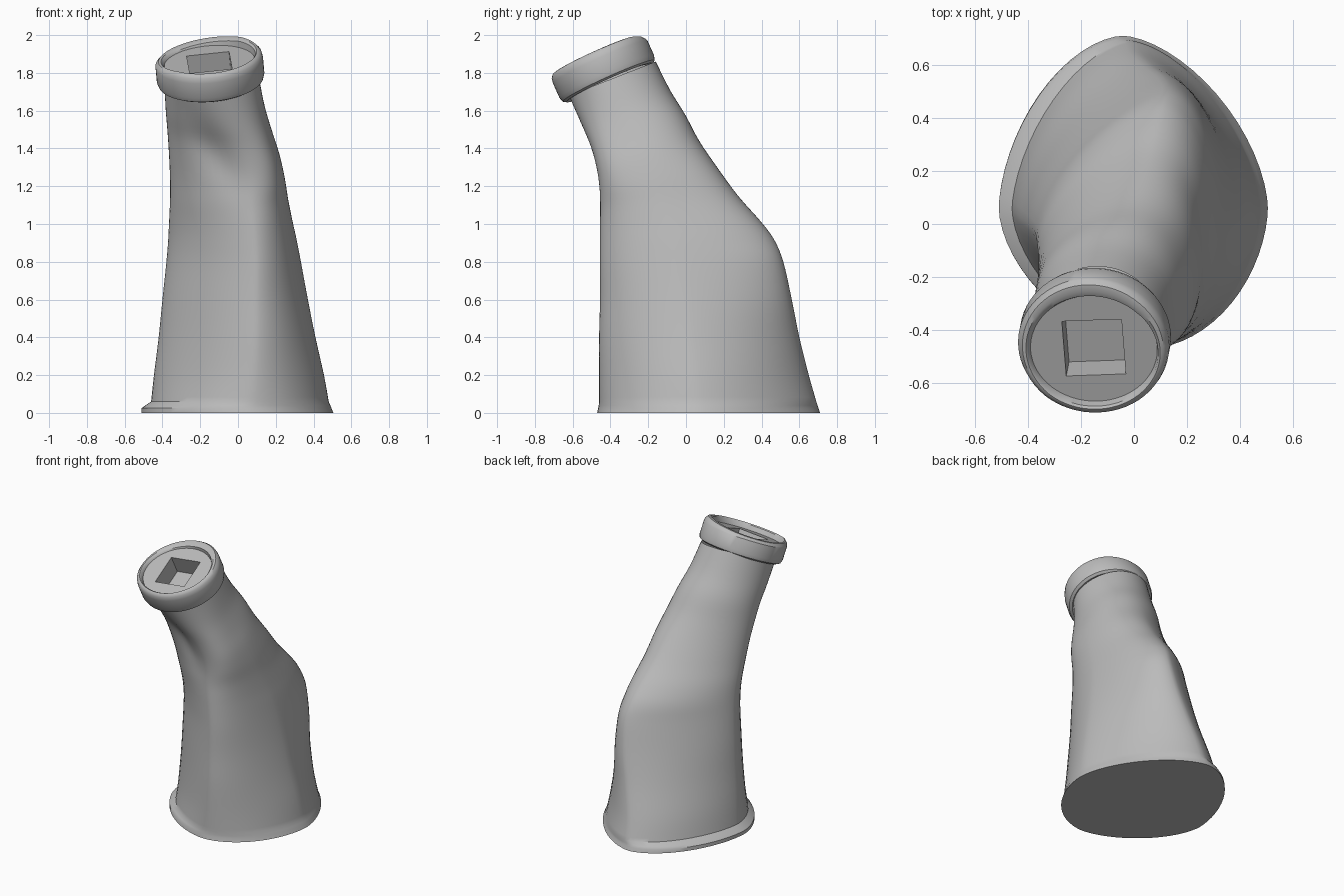
import bpy, bmesh
from math import sin, cos, pi, exp, copysign
from mathutils import Vector

if "Cube" in bpy.data.objects:
    bpy.data.objects.remove(bpy.data.objects["Cube"])

SEGMENTS = 64
STEPS = 4

grey = bpy.data.materials.new("plain grey")
grey.use_nodes = True
grey.diffuse_color = (0.5, 0.5, 0.5, 1)
grey.node_tree.nodes["Principled BSDF"].inputs["Base Color"].default_value = grey.diffuse_color


def skin_rings(name, rings, close_start=False, close_end=False):
    """Join a list of point rings into one smooth-shaded tube."""
    bm = bmesh.new()
    loops = [[bm.verts.new(point) for point in ring] for ring in rings]
    for low, high in zip(loops, loops[1:]):
        for i in range(SEGMENTS):
            j = (i + 1) % SEGMENTS
            bm.faces.new((low[i], low[j], high[j], high[i]))
    if close_start:
        bm.faces.new(loops[0][::-1])
    if close_end:
        bm.faces.new(loops[-1])
    mesh = bpy.data.meshes.new(name)
    bm.to_mesh(mesh)
    bm.free()
    mesh.materials.append(grey)
    obj = bpy.data.objects.new(name, mesh)
    bpy.context.collection.objects.link(obj)
    bpy.ops.object.select_all(action="DESELECT")
    obj.select_set(True)
    bpy.context.view_layer.objects.active = obj
    bpy.ops.object.shade_smooth_by_angle(angle=pi / 5)


def power(value, exponent):
    return copysign(abs(value) ** exponent, value)


def body_ring(section):
    """Egg-shaped, tilted outline with ridges off centre and a hollow in the front of the neck."""
    front_y, front_z, back_y, back_z, left, right, front_shift, front_bend, back_shift, back_bend = section
    wide = front_y + 0.45 * (back_y - front_y)
    ring = []
    for i in range(SEGMENTS):
        angle = 2 * pi * i / SEGMENTS
        c, s = cos(angle), sin(angle)
        bend, shift, reach = ((back_bend, back_shift, back_y - wide) if s > 0
                              else (front_bend, front_shift, wide - front_y))
        x = (left + right) / 2 + (right - left) / 2 * power(c, bend) + shift * s * s
        y = wide + reach * power(s, bend)
        z = front_z + (back_z - front_z) * (y - front_y) / (back_y - front_y)
        if s < 0:
            valley = -0.12 - (z - 1.36) / 2
            y += 0.03 * exp(-((x - valley) / 0.09) ** 2 - ((z - 1.4) / 0.17) ** 2)
        ring.append(Vector((x, y, z)))
    return ring


def blend(a, b, c, d, t):
    """Smooth curve from b to c."""
    return b + t / 2 * (c - a + t * (2 * a - 5 * b + 4 * c - d + t * (3 * (b - c) + d - a)))


# Body outlines: front y, z; back y, z; x limits; front ridge shift, bend; back ridge shift, bend
sections = [
    (-.46, .06, .69, .06, -.46, .48, .06, 1.16, -.02, 1.25),
    (-.46, .2, .65, .2, -.445, .455, .08, 1.24, 0, 1.25),
    (-.46, .4, .6, .4, -.42, .41, .1, 1.28, .06, 1.25),
    (-.455, .6, .56, .6, -.4, .37, .11, 1.28, .12, 1.25),
    (-.455, .78, .515, .8, -.38, .335, .12, 1.28, .15, 1.26),
    (-.455, .9, .465, .92, -.37, .312, .12, 1.26, .14, 1.24),
    (-.455, 1, .39, 1.02, -.365, .29, .12, 1.23, .13, 1.2),
    (-.455, 1.1, .275, 1.15, -.36, .267, .12, 1.18, .11, 1.15),
    (-.46, 1.2, .165, 1.3, -.36, .247, .13, 1.13, .09, 1.1),
    (-.475, 1.3, .07, 1.44, -.365, .22, .13, 1.09, .06, 1.05),
    (-.505, 1.41, -.005, 1.58, -.373, .18, .11, 1.04, .04, 1),
    (-.555, 1.53, -.085, 1.71, -.383, .143, .06, 1, .02, 1),
    (-.62, 1.68, -.16, 1.86, -.39, .113, 0, 1, 0, 1),
]
padded = [sections[0]] + sections + [sections[-1]]
rings = []
for four in zip(padded, padded[1:], padded[2:], padded[3:]):
    for step in range(STEPS):
        rings.append(body_ring([blend(*values, step / STEPS) for values in zip(*four)]))
rings.append(body_ring(sections[-1]))

# Small foot lip, standing out on the right-hand side only
foot = [body_ring((-.47 + z / 5, z, .71 - z / 3, z, left, .505 - z * .4, .06, 1.14, -.04, 1.2))
        for z, left in ((0, -.51), (.025, -.51), (.04, -.49))]
skin_rings("body", foot + rings, close_start=True)

# Collar: rim, recessed floor and square socket turned about the tilted neck axis
axis = Vector((-.08, -.41, .91)).normalized()
across = Vector((1, .05, .07))
across = (across - axis * across.dot(axis)).normalized()
deep = axis.cross(across)
centre = Vector((-.143, -.407, 1.753))


def collar_ring(radius, height, drop=0, flatten=.96, square=False):
    """Ring at a height along the neck axis, moved forward by drop; the rim dips at the back right."""
    ring = []
    for i in range(SEGMENTS):
        angle = 2 * pi * i / SEGMENTS
        c, s = cos(angle), sin(angle)
        size = radius / max(abs(c), abs(s)) if square else radius
        dip = 0.025 * max(0, sin(angle - pi / 4)) if height > 0.13 else 0
        ring.append(centre + axis * (height - dip) + across * c * size + deep * (s * size * flatten - drop))
    return ring


profile = [(.22, 0), (.26, -.005), (.278, .005), (.286, .03), (.286, .115), (.281, .142), (.268, .157),
           (.255, .16, .008, .94), (.246, .152, .015, .91), (.24, .118, .015, .91)]
socket = [collar_ring(.113, height, .012, 1, True) for height in (.118, -.012)]
skin_rings("collar", [collar_ring(*point) for point in profile] + socket, close_end=True)
